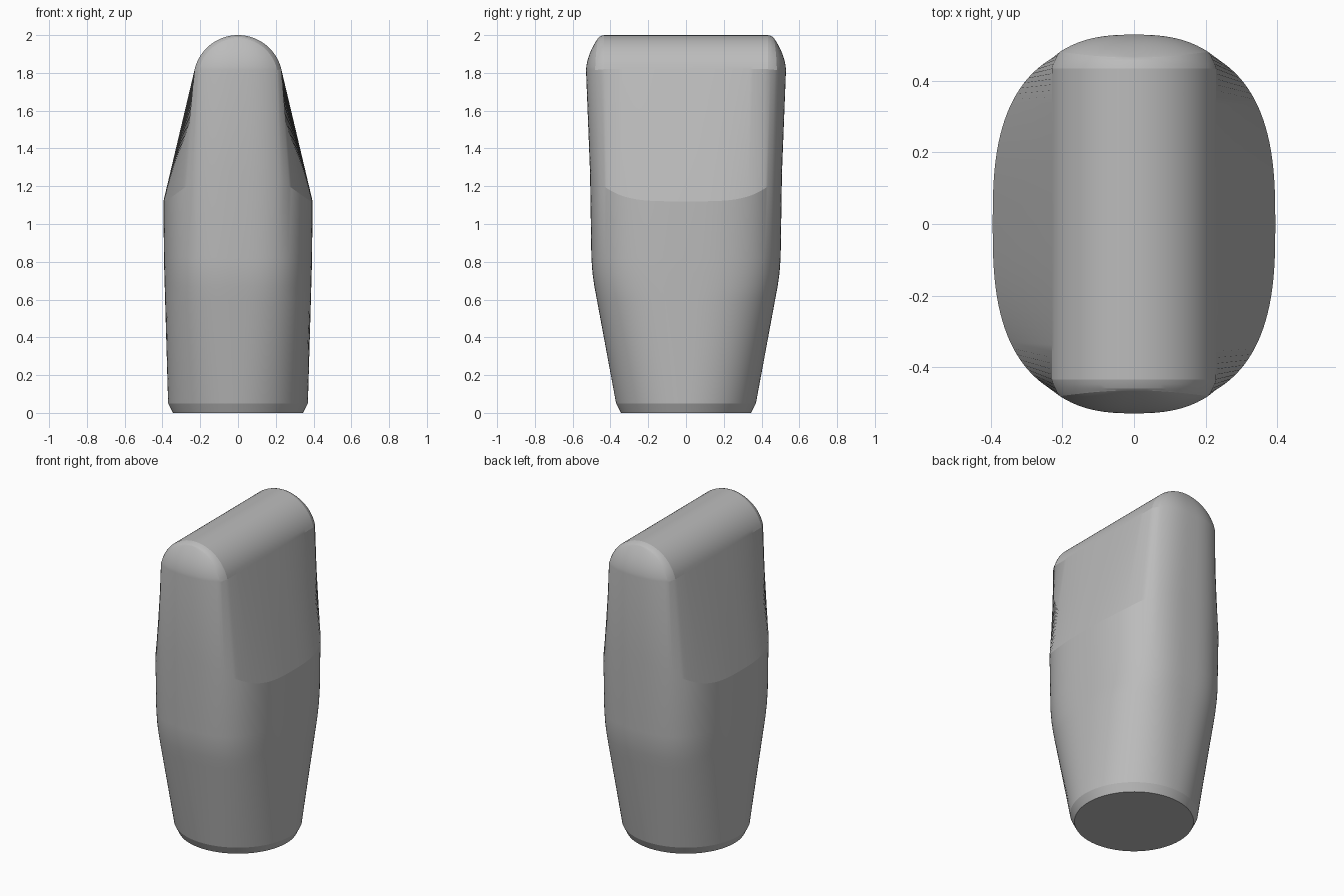
import bpy, bmesh, math

cube = bpy.data.objects.get("Cube")
if cube:
    bpy.data.objects.remove(cube, do_unlink=True)

SIDES = 128          # points around each section
ARCH_STEPS = 16      # sections over the rounded top
ARCH_R = 0.236       # radius of the rounded top
SLOPE = math.radians(13.6)
CREST_Z = 2 - ARCH_R
EDGE_Y = 0.465       # where the rounded top meets its domed ends


def oval(a, b, n):
    """Superellipse outline, from round (n = 2) to squarish."""
    pts = []
    for i in range(SIDES):
        t = 2 * math.pi * i / SIDES
        c, s = math.cos(t), math.sin(t)
        c, s = (0 if abs(v) < 1e-9 else v for v in (c, s))
        pts.append((math.copysign(abs(c) ** (2 / n), c) * a,
                    math.copysign(abs(s) ** (2 / n), s) * b))
    return pts


rings = []

# Lower body: round foot growing into a squarish section
for z, a, b, n in [(0, .345, .345, 2), (.05, .37, .37, 2), (.6, .386, .472, 2.6),
                   (.67, .388, .485, 2.67), (.74, .39, .495, 2.72),
                   (.82, .392, .501, 2.75)]:
    rings.append([(x, y, z) for x, y in oval(a, b, n)])

# Shoulder crease, rising toward the front and back
rings.append([(x, y, 1.12 + .15 * (abs(y) / .508) ** 4) for x, y in oval(.395, .508, 2.75)])

# Rounded top: the section is clipped to straight sides and swept over an arch
top = oval(.395, .53, 2.6)
base_w = ARCH_R * math.cos(SLOPE)
for k in range(ARCH_STEPS + 1):
    ang = SLOPE + (math.pi / 2 - SLOPE) * k / ARCH_STEPS
    ring = []
    for x, y in top:
        side = max(-1, min(1, x / base_w))
        r = ARCH_R - .5 * max(0, min(abs(y), .47) - .44)
        z = CREST_Z + r * math.sin(ang)
        f = max(0, (CREST_Z + ARCH_R * math.sin(ang) - 1.8) / .2)
        if abs(y) > EDGE_Y:
            y = math.copysign(EDGE_Y + (abs(y) - EDGE_Y) * (1 - f * f), y)
        ring.append((side * r * math.cos(ang), y, z))
    rings.append(ring)

# Skin the sections
bm = bmesh.new()
loops = [[bm.verts.new(p) for p in ring] for ring in rings]
for low, high in zip(loops, loops[1:]):
    for i in range(SIDES):
        j = (i + 1) % SIDES
        bm.faces.new((low[i], low[j], high[j], high[i]))
bm.faces.new(loops[0][::-1])
bmesh.ops.remove_doubles(bm, verts=bm.verts, dist=1e-5)
bmesh.ops.recalc_face_normals(bm, faces=bm.faces)

mesh = bpy.data.meshes.new("body")
bm.to_mesh(mesh)
bm.free()
body = bpy.data.objects.new("body", mesh)
bpy.context.collection.objects.link(body)

# Plain grey
grey = bpy.data.materials.new("plain_grey")
grey.use_nodes = True
color = (.5, .5, .5, 1)
grey.diffuse_color = color
grey.node_tree.nodes["Principled BSDF"].inputs["Base Color"].default_value = color
mesh.materials.append(grey)

bpy.ops.object.select_all(action="DESELECT")
body.select_set(True)
bpy.context.view_layer.objects.active = body
bpy.ops.object.shade_smooth_by_angle(angle=math.radians(12))
